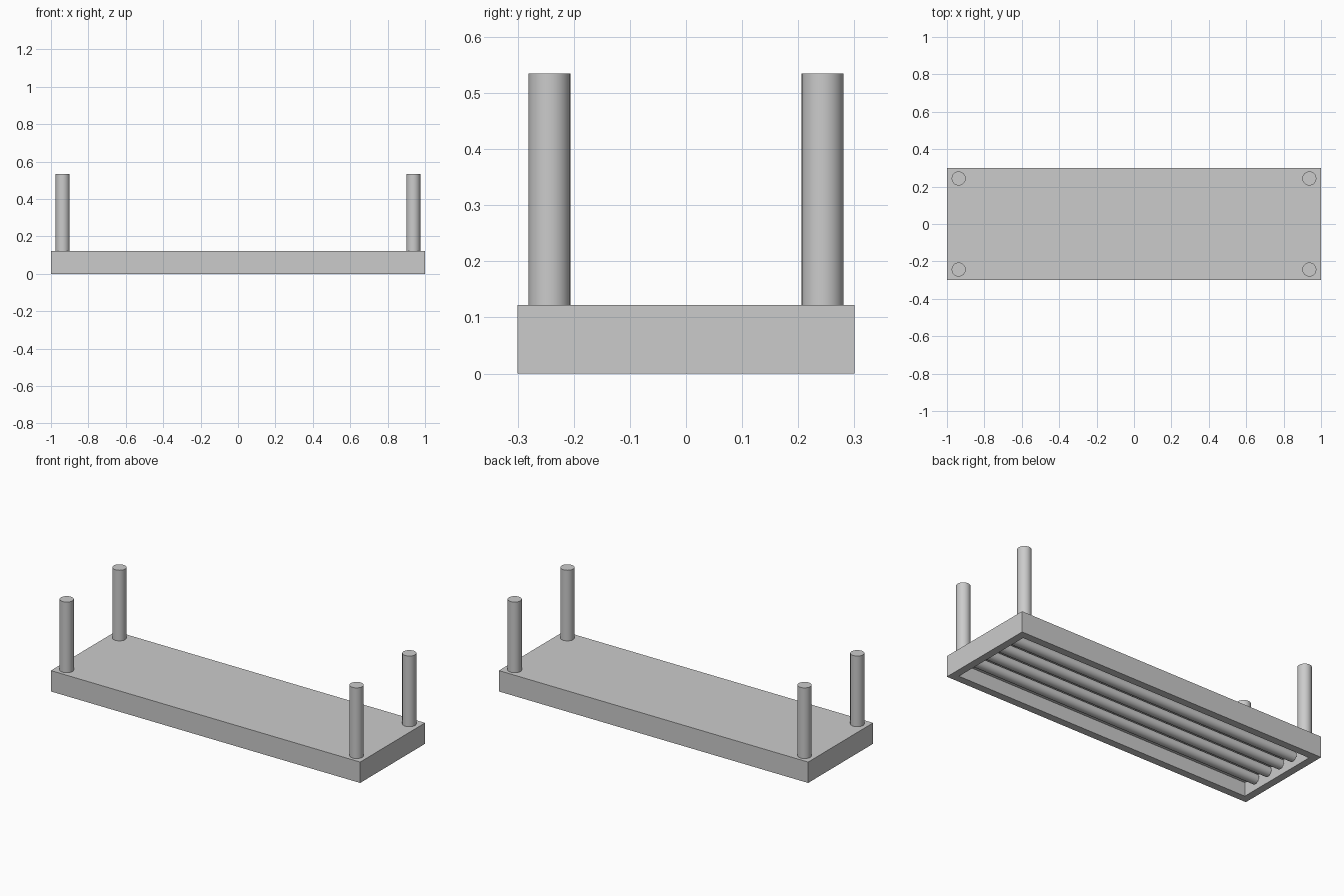
import bpy, bmesh
from mathutils import Matrix
from math import pi

if "Cube" in bpy.data.objects:
    bpy.data.objects.remove(bpy.data.objects["Cube"])

L, W, H = 2.0, 0.6, 0.122      # housing size
RIM, DEPTH = 0.062, 0.08       # rim width and recess depth below


def finish(bm, name):
    bmesh.ops.recalc_face_normals(bm, faces=bm.faces)
    me = bpy.data.meshes.new(name)
    bm.to_mesh(me)
    bm.free()
    ob = bpy.data.objects.new(name, me)
    bpy.context.collection.objects.link(ob)
    return ob


def cylinder(name, radius, length, loc, along_x=False):
    bm = bmesh.new()
    mat = Matrix.Translation(loc)
    if along_x:
        mat = mat @ Matrix.Rotation(pi / 2, 4, 'Y')
    bmesh.ops.create_cone(bm, cap_ends=True, segments=32, radius1=radius,
                          radius2=radius, depth=length, matrix=mat)
    ob = finish(bm, name)
    bpy.ops.object.select_all(action='DESELECT')
    ob.select_set(True)
    bpy.context.view_layer.objects.active = ob
    bpy.ops.object.shade_smooth_by_angle()
    return ob


# Housing: box whose underside is inset and pushed up into a recess
bm = bmesh.new()
bmesh.ops.create_cube(bm, size=1, matrix=Matrix.Translation((0, 0, H / 2))
                      @ Matrix.Diagonal((L, W, H, 1)))
bm.normal_update()
under = min(bm.faces, key=lambda f: f.calc_center_median().z)
bmesh.ops.inset_region(bm, faces=[under], thickness=RIM)
recess = bmesh.ops.extrude_discrete_faces(bm, faces=[under])['faces'][0]
bmesh.ops.translate(bm, vec=(0, 0, DEPTH), verts=recess.verts)
finish(bm, "housing")

# Four lamp tubes spanning the recess
for i in range(4):
    cylinder(f"lamp_tube_{i + 1}", 0.028, L - 2 * RIM,
             (0, -0.15 + 0.1 * i, 0.046), along_x=True)

# Hanging rods at the four corners
TOP = 0.535
for sx in (-1, 1):
    for sy in (-1, 1):
        name = f"rod_{'right' if sx > 0 else 'left'}_{'back' if sy > 0 else 'front'}"
        cylinder(name, 0.0375, TOP - H, (sx * 0.9375, sy * 0.2435, (TOP + H) / 2))
